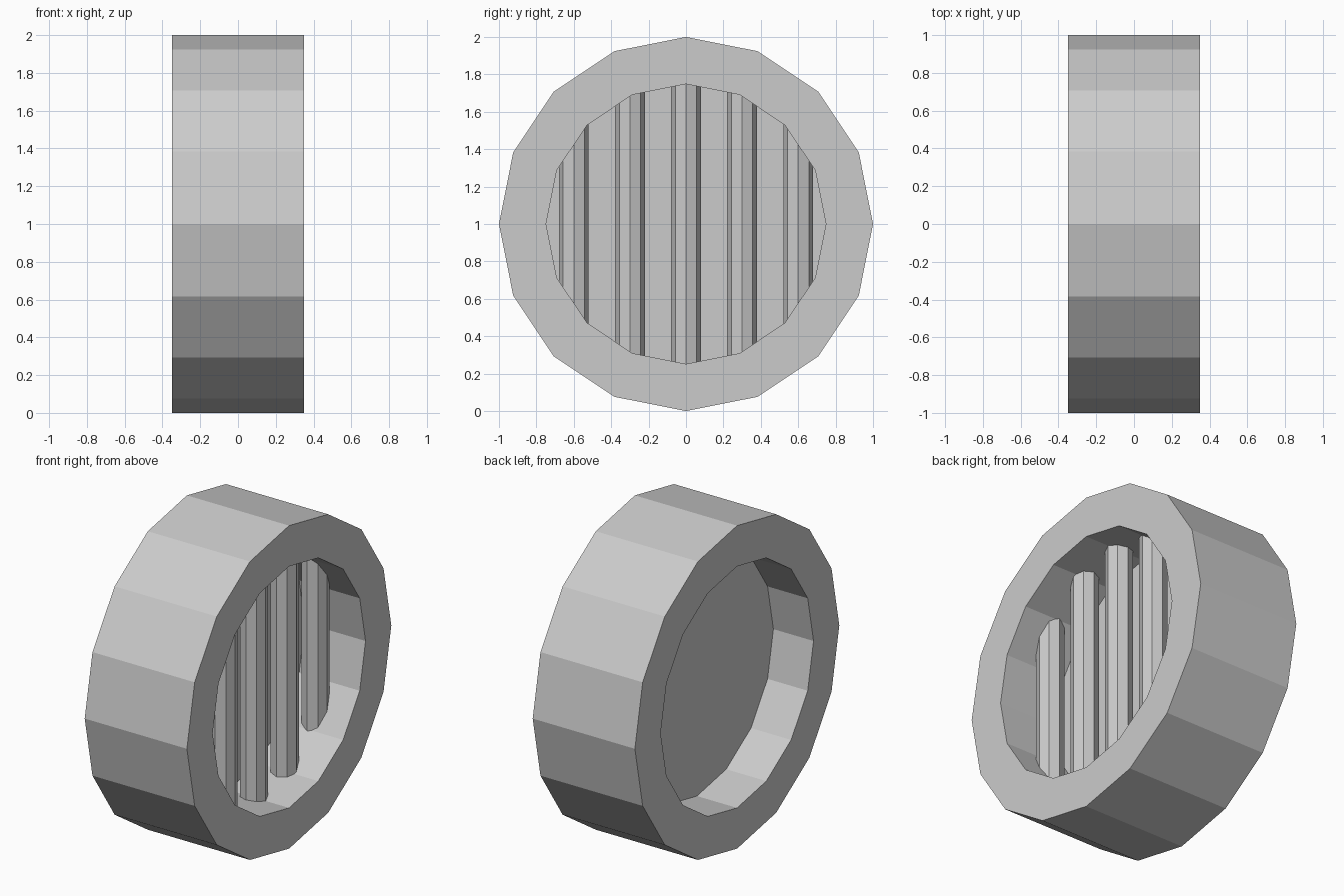
import bpy, bmesh
from math import sin, cos, pi, sqrt

if "Cube" in bpy.data.objects:
    bpy.data.objects.remove(bpy.data.objects["Cube"])

OUTER, INNER, HALF_W, SIDES = 1.0, 0.748, 0.35, 16


def make_object(name, bm):
    bmesh.ops.recalc_face_normals(bm, faces=bm.faces)
    mesh = bpy.data.meshes.new(name)
    bm.to_mesh(mesh)
    bm.free()
    obj = bpy.data.objects.new(name, mesh)
    bpy.context.collection.objects.link(obj)
    return obj


def circle(bm, x, radius):
    # Ring of vertices in the YZ plane, centred at z = 1
    return [bm.verts.new((x, radius * sin(2 * pi * i / SIDES),
                          1 + radius * cos(2 * pi * i / SIDES)))
            for i in range(SIDES)]


# Outer ring: rectangular section swept round the x axis
bm = bmesh.new()
section = [(-HALF_W, OUTER), (HALF_W, OUTER), (HALF_W, INNER), (-HALF_W, INNER)]
loops = [circle(bm, x, r) for x, r in section]
for k in range(4):
    a, b = loops[k], loops[(k + 1) % 4]
    for i in range(SIDES):
        j = (i + 1) % SIDES
        bm.faces.new((a[i], a[j], b[j], b[i]))
make_object("outer_ring", bm)

# Thin back plate closing the ring opening
bm = bmesh.new()
back, front = circle(bm, -0.075, INNER), circle(bm, -0.065, INNER)
bm.faces.new(back)
bm.faces.new(front)
for i in range(SIDES):
    j = (i + 1) % SIDES
    bm.faces.new((back[i], back[j], front[j], front[i]))
make_object("back_plate", bm)

# Upright octagonal grille bars, ends sunk into the ring
for n in range(5):
    y = -0.6 + 0.3 * n
    length = 2 * (sqrt(INNER ** 2 - y ** 2) + 0.1)
    bpy.ops.mesh.primitive_cylinder_add(vertices=8, radius=0.08, depth=length,
                                        location=(0.11, y, 1))
    bpy.context.object.name = f"grille_bar_{n + 1}"
